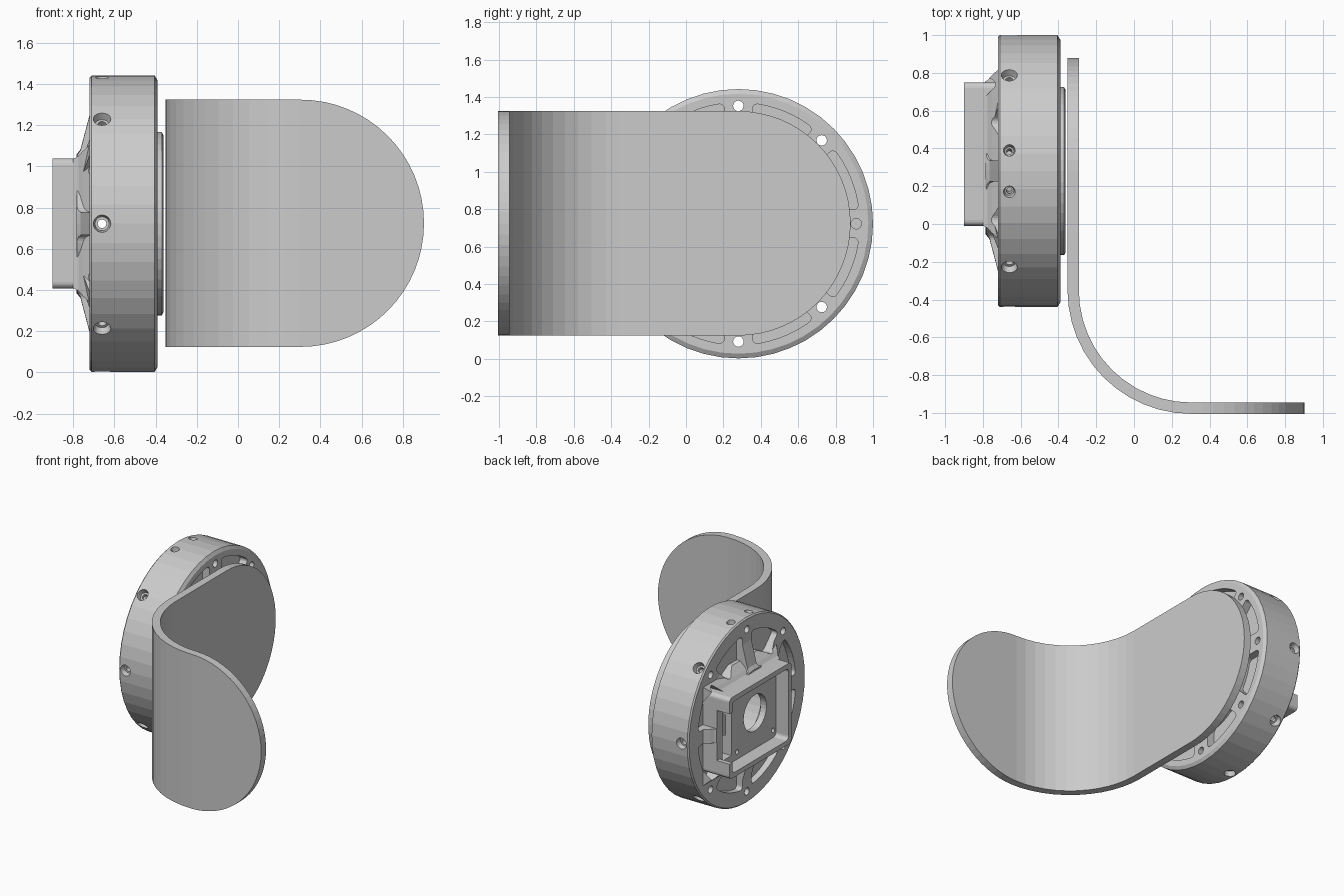
import bpy, bmesh
from math import sin, cos, asin, pi, radians
from mathutils import Matrix, Vector

if "Cube" in bpy.data.objects:
    bpy.data.objects.remove(bpy.data.objects["Cube"])

CY, CZ = 0.28, 0.722      # wheel axis (runs along x)


def make(name, bm):
    bmesh.ops.recalc_face_normals(bm, faces=bm.faces)
    me = bpy.data.meshes.new(name)
    bm.to_mesh(me)
    bm.free()
    ob = bpy.data.objects.new(name, me)
    bpy.context.collection.objects.link(ob)
    return ob


def lathe(name, profile, n=48):
    """Revolve (x, radius) points about the wheel axis."""
    bm = bmesh.new()
    vs = [bm.verts.new((x, CY + r, CZ)) for x, r in profile]
    es = [bm.edges.new(p) for p in zip(vs, vs[1:])]
    bmesh.ops.spin(bm, geom=vs + es, cent=(0, CY, CZ), axis=(1, 0, 0),
                   angle=2 * pi, steps=n)
    bmesh.ops.remove_doubles(bm, verts=bm.verts, dist=1e-4)
    return make(name, bm)


def add_prism(bm, pts, x0, x1, rnd=0.0):
    """Extrude a (y, z) outline along x, optionally rounding its corners."""
    a = [bm.verts.new((x0, y, z)) for y, z in pts]
    b = [bm.verts.new((x1, y, z)) for y, z in pts]
    n = len(pts)
    fs = [bm.faces.new(a), bm.faces.new(b[::-1])]
    fs += [bm.faces.new((a[i], b[i], b[(i + 1) % n], a[(i + 1) % n])) for i in range(n)]
    bmesh.ops.recalc_face_normals(bm, faces=fs)
    if rnd:
        es = [e for p in zip(a, b) for e in [bm.edges.get(p)] if e.calc_face_angle() > 0.6]
        bmesh.ops.bevel(bm, geom=es, offset=rnd, segments=4, affect='EDGES', profile=0.5)


def prism(name, pts, x0, x1, rnd=0.0):
    bm = bmesh.new()
    add_prism(bm, pts, x0, x1, rnd)
    return make(name, bm)


def rect(y0, y1, z0, z1):
    return [(y0, z0), (y1, z0), (y1, z1), (y0, z1)]


def add_rod(bm, p0, p1, r0, r1=None, n=20):
    p0, p1 = Vector(p0), Vector(p1)
    d = p1 - p0
    m = Matrix.Translation((p0 + p1) / 2) @ d.to_track_quat('Z', 'Y').to_matrix().to_4x4()
    bmesh.ops.create_cone(bm, cap_ends=True, segments=n, radius1=r0,
                          radius2=r0 if r1 is None else r1, depth=d.length, matrix=m)


def boolean(ob, other, op='DIFFERENCE'):
    other.hide_render = True
    mod = ob.modifiers.new('bool', 'BOOLEAN')
    mod.operation, mod.solver, mod.object = op, 'EXACT', other
    bpy.context.view_layer.objects.active = ob
    bpy.ops.object.modifier_apply(modifier=mod.name)
    bpy.data.objects.remove(other)


def polar(r, a, x=0):
    return (x, CY + r * cos(a), CZ + r * sin(a))


def pockets(r0, r1, half_rib, x0, x1):
    """Eight rounded sector pockets between the spokes."""
    bm = bmesh.new()
    for k in range(8):
        mid = radians(22.5 + 45 * k)
        h0, h1 = (radians(22.5) - asin(half_rib / r) for r in (r0, r1))
        pts = [polar(r1, mid + h1 * (i / 4 - 1))[1:] for i in range(9)]
        pts += [polar(r0, mid - h0 * (i / 2 - 1))[1:] for i in range(5)]
        add_prism(bm, pts, x0, x1, 0.03)
    return make('pocket_cutter', bm)


# wheel housing: chamfered drum with a flared back and a front hub
housing = lathe('housing', [
    (-0.785, 0), (-0.785, 0.335), (-0.765, 0.36), (-0.72, 0.53), (-0.72, 0.71), (-0.71, 0.72),
    (-0.405, 0.72), (-0.39, 0.695), (-0.39, 0.445), (-0.37, 0.445), (-0.362, 0.43), (-0.362, 0)])
boolean(housing, pockets(0.34, 0.6, 0.055, -0.82, -0.67))
boolean(housing, pockets(0.48, 0.648, 0.075, -0.45, -0.35))

# motor box on the back, with a flared foot
bm = bmesh.new()
add_prism(bm, rect(-0.01, 0.75, 0.408, 1.038), -0.9, -0.66, 0.03)
box = make('motor_box', bm)
bm = bmesh.new()
rings = []
for x, g in ((-0.80, -0.002), (-0.775, 0.012), (-0.755, 0.035), (-0.70, 0.085), (-0.66, 0.085)):
    rings.append([bm.verts.new((x, y, z)) for y, z in
                  rect(-0.01 - g, 0.75 + g, 0.408 - g, 1.038 + g)])
for p, q in zip(rings, rings[1:]):
    for i in range(4):
        j = (i + 1) % 4
        bm.faces.new((p[i], p[j], q[j], q[i]))
bm.faces.new(rings[0])
bm.faces.new(rings[-1][::-1])
foot = make('box_foot', bm)
boolean(foot, pockets(0.43, 0.6, 0.055, -0.82, -0.67))
boolean(box, foot, 'UNION')
boolean(housing, box, 'UNION')

# inside of the box, cable notch, hollow drum and shaft hole
boolean(housing, prism('box_cut', rect(0.025, 0.715, 0.445, 1.0), -1, -0.79, 0.03))
boolean(housing, lathe('cavity_cut', [(-0.74, 0), (-0.74, 0.3), (-0.63, 0.31), (-0.63, 0.41),
                                      (-0.40, 0.41), (-0.40, 0)]))
boolean(housing, prism('cable_cut', rect(0.57, 0.68, 0.5, 0.95), -0.85, -0.6))
boolean(housing, prism('notch_cut', rect(0.66, 0.95, 0.53, 0.92), -1, -0.79))
bm = bmesh.new()
add_rod(bm, (-0.85, CY, CZ), (-0.65, CY, CZ), 0.14, n=32)
for y in (CY - 0.22, CY + 0.22):
    for z in (CZ - 0.22, CZ + 0.22):
        add_rod(bm, (-0.85, y, z), (-0.70, y, z), 0.018, n=12)
boolean(housing, make('shaft_cut', bm))

# axial bolt holes, blind where a cross hole passes
bm = bmesh.new()
for k in range(8):
    a = k * pi / 4
    if k % 4:
        add_rod(bm, polar(0.63, a, -0.8), polar(0.63, a, -0.3), 0.028)
    else:
        add_rod(bm, polar(0.63, a, -0.5), polar(0.63, a, -0.3), 0.028)
boolean(housing, make('bolt_cut', bm))

# radial screw holes with countersinks around the rim
X = -0.66
sinks, shafts = bmesh.new(), bmesh.new()
for deg in (0, 45, 81.2, 98.8, 135, 180, 225, 270, 315):
    a = radians(deg)
    small = 80 < deg < 100
    add_rod(sinks, polar(0.735, a, X), polar(0.68, a, X),
            0.034 if small else 0.046, 0.024 if small else 0.034)
    add_rod(shafts, polar(0.74, a, X), polar(0.25 if deg in (0, 180) else 0.6, a, X),
            0.015 if small else 0.021)
boolean(housing, make('sink_cut', sinks))
boolean(housing, make('screw_cut', shafts))

# bracket: one bent strip, both ends rounded
Z0, R, T = 0.724, 0.6, 0.06
bx, by, ro = 0.303, -0.35, 0.655        # bend centre and outer radius
path = []                                # (outer point, inner point, half height)
ends = [(R * sin(t), R * cos(t)) for t in (i * pi / 32 for i in range(16, -1, -1))]
for s, h in ends:
    path.append(((bx - ro, CY + s), (bx - ro + T, CY + s), h))
for i in range(13):
    c, s = cos(i * pi / 24), sin(i * pi / 24)
    path.append(((bx - ro * c, by - ro * s), (bx - (ro - T) * c, by - (ro - T) * s), R))
for s, h in ends[::-1]:
    path.append(((bx + s, by - ro), (bx + s, by - ro + T), h))
bm = bmesh.new()
loops = []
for o, i, h in path:
    loops.append([bm.verts.new((*p, Z0 + k)) for p, k in ((o, -h), (o, h), (i, h), (i, -h))])
for p, q in zip(loops, loops[1:]):
    for i in range(4):
        j = (i + 1) % 4
        bm.faces.new((p[i], p[j], q[j], q[i]))
bm.faces.new(loops[0])
bm.faces.new(loops[-1][::-1])
bmesh.ops.remove_doubles(bm, verts=bm.verts, dist=1e-4)
make('bent_bracket', bm)
